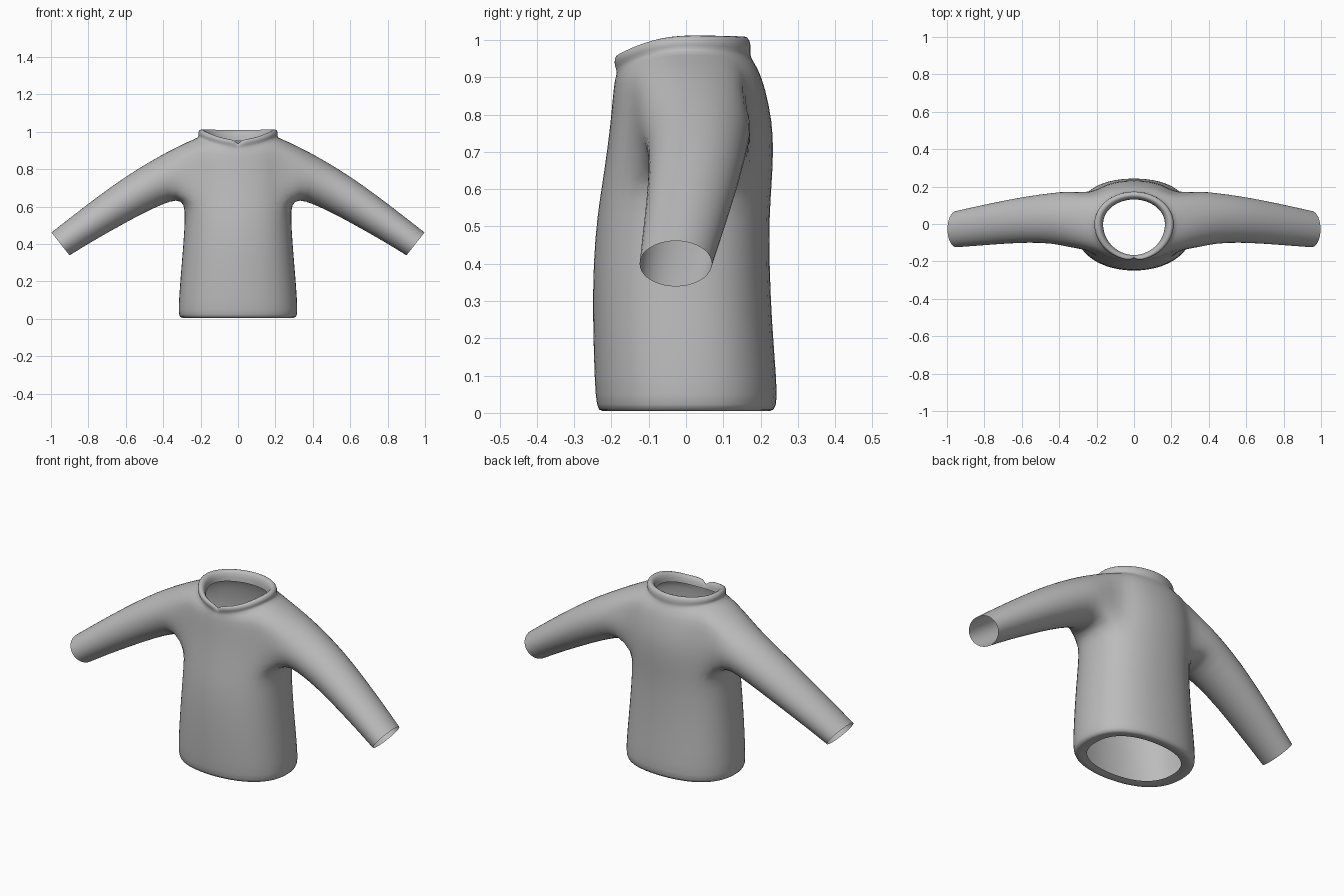
import bpy, bmesh, math

if "Cube" in bpy.data.objects:
    bpy.data.objects.remove(bpy.data.objects["Cube"])

# Column angles from the front (0) to the back (180), mirrored to the other side
half = [0, 5, 18, 33, 48, 62, 76, 90, 104, 118, 132, 147, 164, 180]
angles = half + [360 - a for a in half[-2:0:-1]]
N = len(angles)

# Body rows: half width, front y, back y, z at front, back and side
rows = [
    (.25, -.185, .185, .012, .012, .012),     # inner edge of the hem
    (.305, -.228, .23, 0, 0, 0),
    (.32, -.24, .247, .015, .015, .015),
    (.32, -.245, .246, .08, .08, .08),
    (.307, -.25, .232, .25, .25, .25),
    (.294, -.249, .226, .40, .40, .40),
    (.286, -.238, .226, .53, .53, .53),
    (.287, -.225, .232, .61, .61, .615),      # armpit
    (.287, -.212, .237, .70, .70, .70),
    (.287, -.202, .234, .78, .78, .78),
    (.28, -.196, .215, .85, .87, .87),
    (.265, -.191, .195, .895, .925, .95),     # shoulder top
    (.205, -.185, .172, .918, .955, .972),    # collar seam
    (.217, -.197, .177, .935, .972, .985),
    (.212, -.197, .174, .953, 1.0, 1.008),
    (.195, -.187, .160, .959, 1.014, 1.016),
    (.172, -.172, .137, .948, 1.0, 1.0),
    (.167, -.167, .133, .915, .95, .96),      # inner edge of the collar
]
ARMPIT, SHOULDER, SEAM = 7, 11, 12
FIRST, LAST = 4, 10                           # armhole columns

# Sleeve rings: top (x, z), bottom (x, z), front y, back y
sleeve = [
    ((.38, .893), (.325, .638), -.125, .178),
    ((.47, .842), (.40, .613), -.105, .168),
    ((.60, .763), (.52, .557), -.10, .152),
    ((.74, .662), (.65, .485), -.107, .127),
    ((.88, .555), (.78, .412), -.117, .098),
    ((.998, .462), (.90, .338), -.126, .071),
]


def spow(v, e):
    return math.copysign(abs(v) ** e, v)


bm = bmesh.new()

# Body and collar
grid = []
for r, (hx, yf, yb, zf, zb, zs) in enumerate(rows):
    ring = []
    for i, deg in enumerate(angles):
        a = math.radians(deg)
        s, c = math.sin(a), math.cos(a)
        e = .86 if r < SEAM else 1
        end_y, end_z = (yf, zf) if c > 0 else (yb, zb)
        y = abs(spow(c, e)) * end_y
        z = zs + (end_z - zs) * c * c
        if i == 0 and r > SEAM:               # notch at the front of the collar
            z -= .028 if r < len(rows) - 1 else 0
            y += .018 if r < 16 else 0
        elif i == 0 and r == SEAM:
            z -= .015
        ring.append(bm.verts.new((hx * spow(s, e), y, z)))
    grid.append(ring)

for r in range(len(rows) - 1):
    for i in range(N):
        k = min(i, N - 1 - i)                 # same column on either side
        if ARMPIT <= r < SHOULDER and FIRST <= k < LAST:
            continue
        j = (i + 1) % N
        bm.faces.new((grid[r][i], grid[r][j], grid[r + 1][j], grid[r + 1][i]))

# Sleeves, grown from the armholes
for side in (1, -1):
    def at(r, k):
        return grid[r][k if side > 0 else (N - k) % N]
    loop = [at(ARMPIT, k) for k in range(FIRST, LAST)]
    loop += [at(r, LAST) for r in range(ARMPIT, SHOULDER)]
    loop += [at(SHOULDER, k) for k in range(LAST, FIRST, -1)]
    loop += [at(r, FIRST) for r in range(SHOULDER, ARMPIT, -1)]
    n = len(loop)
    for top, bot, yf, yb in sleeve:
        ring = []
        for i in range(n):
            a = math.radians(-144 + 360 * i / n)
            t = (math.sin(a) + 1) / 2
            x = bot[0] + (top[0] - bot[0]) * t
            z = bot[1] + (top[1] - bot[1]) * t
            y = (yf + yb) / 2 + (yb - yf) / 2 * math.cos(a)
            ring.append(bm.verts.new((side * x, y, z)))
        for i in range(n):
            j = (i + 1) % n
            bm.faces.new((loop[i], loop[j], ring[j], ring[i]))
        loop = ring

bmesh.ops.recalc_face_normals(bm, faces=bm.faces)
for f in bm.faces:
    f.smooth = True
mesh = bpy.data.meshes.new("shirt")
bm.to_mesh(mesh)
bm.free()

shirt = bpy.data.objects.new("shirt", mesh)
bpy.context.collection.objects.link(shirt)
sub = shirt.modifiers.new("smooth", 'SUBSURF')
sub.levels = sub.render_levels = 1

grey = bpy.data.materials.new("light grey cloth")
grey.diffuse_color = (.5, .5, .5, 1)
grey.use_nodes = True
grey.node_tree.nodes["Principled BSDF"].inputs["Base Color"].default_value = grey.diffuse_color
mesh.materials.append(grey)
